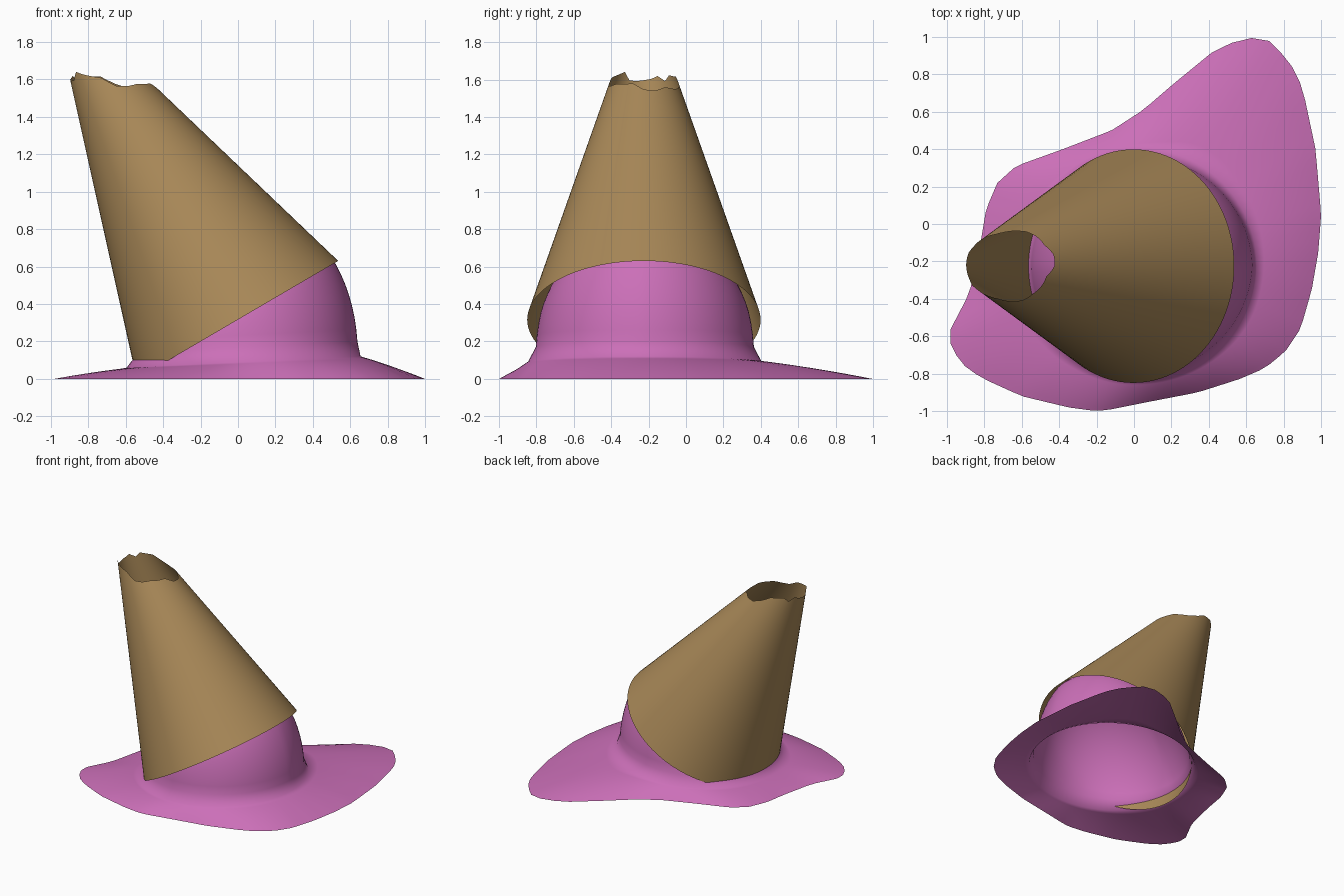
import bpy, bmesh, math, random
from mathutils import Vector

if "Cube" in bpy.data.objects:
    bpy.data.objects.remove(bpy.data.objects["Cube"])

random.seed(4)
CX, CY = 0.03, -0.22           # scoop centre
SEG = 96


def material(name, rgb):
    m = bpy.data.materials.new(name)
    m.diffuse_color = (*rgb, 1)
    m.use_nodes = True
    m.node_tree.nodes["Principled BSDF"].inputs["Base Color"].default_value = m.diffuse_color
    return m


def loft(name, rings, mat, cap=None):
    """Join closed rings of points into a smooth skin, optionally ending in a tip."""
    bm = bmesh.new()
    loops = [[bm.verts.new(p) for p in ring] for ring in rings]
    n = len(loops[0])
    for a, b in zip(loops, loops[1:]):
        for i in range(n):
            j = (i + 1) % n
            bm.faces.new((a[i], a[j], b[j], b[i]))
    if cap is not None:
        tip = bm.verts.new(cap)
        for i in range(n):
            bm.faces.new((loops[-1][i], loops[-1][(i + 1) % n], tip))
    me = bpy.data.meshes.new(name)
    bm.to_mesh(me)
    bm.free()
    me.materials.append(mat)
    for p in me.polygons:
        p.use_smooth = True
    ob = bpy.data.objects.new(name, me)
    bpy.context.collection.objects.link(ob)
    return ob


pink = material("berry_pink", (0.60, 0.16, 0.48))
tan = material("wafer_tan", (0.40, 0.25, 0.098))

# Tilted frame of the cone: rim centre, axis, and the rim's uphill direction
RIM = Vector((-0.003, -0.225, 0.315))
AXIS = Vector((-0.505, 0, 0.863))
UPHILL = Vector((0.863, 0, 0.505))
SIDE = Vector((0, 1, 0))


def cone_radius(h):
    return 0.624 - 0.304 * h


def cone_point(h, phi):
    r = cone_radius(h)
    return (RIM + AXIS * h + UPHILL * (0.017 * h + r * math.cos(phi))
            + SIDE * r * math.sin(phi))


# Wafer cone: open shell with a broken tip
tops = []
for i in range(SEG):
    c = math.cos(2 * math.pi * i / SEG)
    h = (1.59 - 0.03 * c - 0.315 - 0.315 * c) / (0.8716 - 0.1535 * c)
    tops.append(h)
knots = [random.uniform(-0.035, 0.035) for _ in range(24)]
for i in range(SEG):
    k, f = divmod(i, 4)
    f /= 4
    tops[i] += knots[k] * (1 - f) + knots[(k + 1) % 24] * f
rings = [[cone_point(tops[i] * s / 10, 2 * math.pi * i / SEG) for i in range(SEG)]
         for s in range(11)]
loft("wafer_cone", rings, tan)

# Puddle outline seen from above
outline = [(1, .05), (.97, .4), (.9, .73), (.83, .87), (.72, .98), (.59, 1), (.42, .92),
           (.2, .74), (.05, .61), (-.12, .5), (-.38, .4), (-.63, .31), (-.73, .22),
           (-.79, .08), (-.82, -.1), (-.88, -.37), (-1, -.6), (-.93, -.74), (-.82, -.82),
           (-.6, -.92), (-.35, -.98), (-.2, -1), (-.12, -.99), (.08, -.95), (.34, -.9),
           (.56, -.83), (.7, -.77), (.81, -.68), (.89, -.56), (.95, -.35), (.985, -.15)]


def edge_distance(a):
    """Distance from the scoop centre to the outline in direction a."""
    d = (math.cos(a), math.sin(a))
    for (x1, y1), (x2, y2) in zip(outline, outline[1:] + outline[:1]):
        px, py, ex, ey = x1 - CX, y1 - CY, x2 - x1, y2 - y1
        den = d[0] * ey - d[1] * ex
        if abs(den) < 1e-9:
            continue
        t = (px * ey - py * ex) / den
        u = (px * d[1] - py * d[0]) / den
        if t > 0 and -1e-6 <= u <= 1 + 1e-6:
            return t
    return 0.9


def tuck(p):
    """Flatten and squeeze the scoop where it sits inside the cone."""
    q = p - RIM
    h, u, s = q.dot(AXIS), q.dot(UPHILL), q.dot(SIDE)
    if h <= 0:
        return p
    h *= 0.75
    u -= 0.017 * h
    r = math.hypot(u, s)
    k = min(1, (cone_radius(h) - 0.012) / r) if r > 1e-6 else 1
    return RIM + AXIS * h + UPHILL * (u * k + 0.017 * h) + SIDE * s * k


# Melted scoop: puddle rising into a dome, one continuous skin
angles = [2 * math.pi * i / SEG for i in range(SEG)]
edges = [edge_distance(a) for a in angles]
rings = []
for s in range(9):
    t = s / 8
    ring = []
    for a, e in zip(angles, edges):
        neck = 0.625
        r = e + (neck - e) * t
        z = (0.09 + 0.03 * math.cos(a)) * (1.25 * t - 0.25 * t * t)
        ring.append(Vector((CX + r * math.cos(a), CY + r * math.sin(a), z)))
    rings.append(ring)
for s in range(1, 20):
    v = s / 20 * math.pi / 2
    ring = []
    for a in angles:
        r = (0.61 - 0.025 * abs(math.sin(a))) * math.cos(v)
        base = 0.105 + 0.03 * math.cos(a) * math.cos(v)
        p = Vector((CX + r * math.cos(a), CY + r * math.sin(a), base + 0.82 * math.sin(v)))
        ring.append(tuck(p))
    rings.append(ring)
loft("melted_scoop", rings, pink, cap=tuck(Vector((CX, CY, 0.925))))
